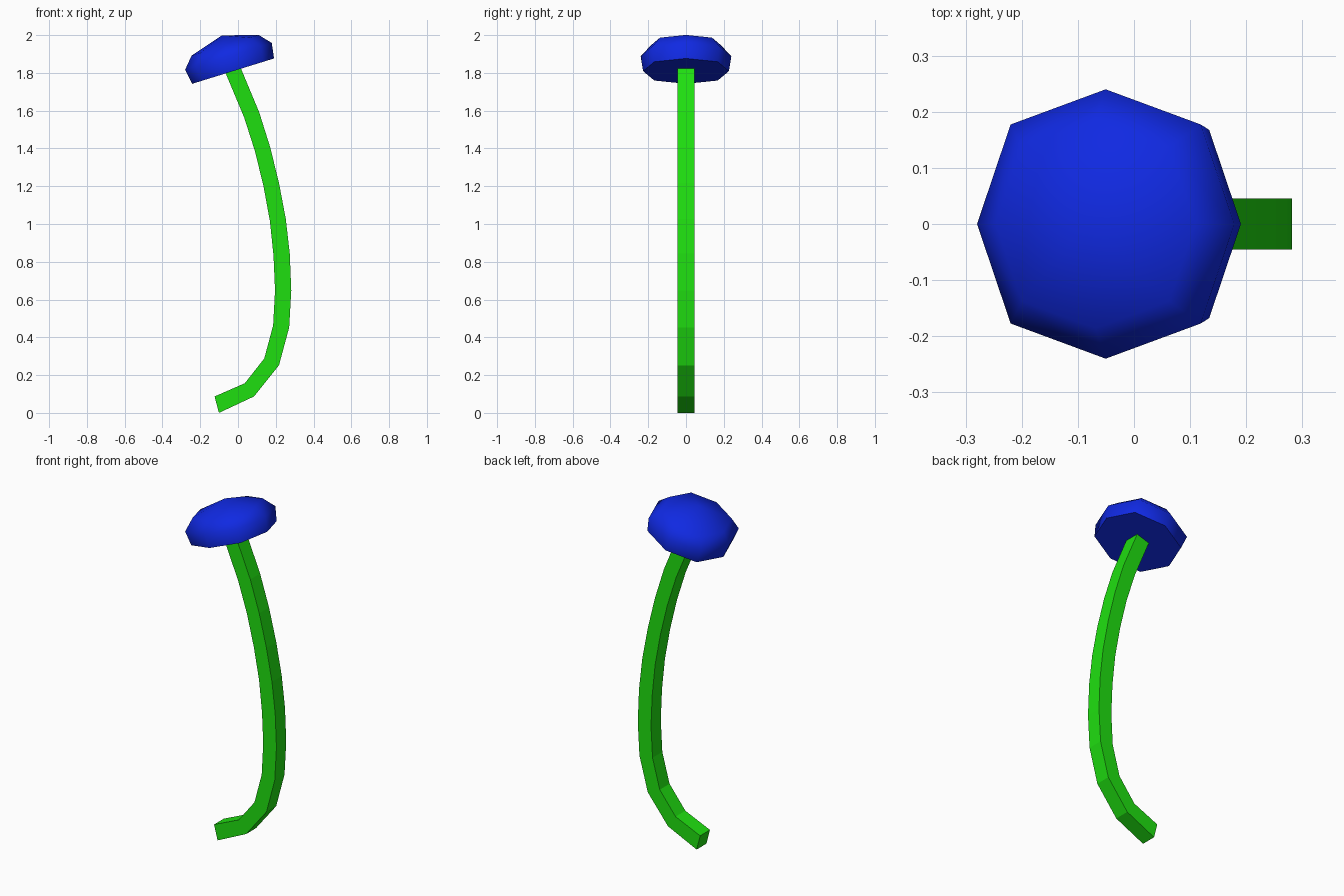
import bpy, bmesh, math
from mathutils import Vector

if "Cube" in bpy.data.objects:
    bpy.data.objects.remove(bpy.data.objects["Cube"])


def make_object(name, bm, color):
    bmesh.ops.recalc_face_normals(bm, faces=bm.faces)
    me = bpy.data.meshes.new(name)
    bm.to_mesh(me)
    bm.free()
    mat = bpy.data.materials.new(name + "_color")
    mat.diffuse_color = color
    mat.use_nodes = True
    mat.node_tree.nodes["Principled BSDF"].inputs["Base Color"].default_value = mat.diffuse_color
    me.materials.append(mat)
    ob = bpy.data.objects.new(name, me)
    bpy.context.collection.objects.link(ob)
    return ob


def bridge(bm, a, b, smooth):
    n = len(a)
    for i in range(n):
        j = (i + 1) % n
        bm.faces.new((a[i], a[j], b[j], b[i])).smooth = smooth


# Stem: square section following a bent path, given as inner and outer edges (x, z)
inner = [(-0.124, 0.087), (0.036, 0.157), (0.139, 0.288), (0.186, 0.463), (0.196, 0.648),
         (0.188, 0.833), (0.169, 1.015), (0.135, 1.200), (0.090, 1.385), (0.033, 1.563), (-0.067, 1.802)]
outer = [(-0.101, 0.000), (0.085, 0.087), (0.217, 0.252), (0.271, 0.453), (0.282, 0.648),
         (0.274, 0.843), (0.253, 1.027), (0.217, 1.217), (0.170, 1.408), (0.112, 1.592), (0.014, 1.827)]
W = 0.0455
bm = bmesh.new()
rings = []
for (xi, zi), (xo, zo) in zip(inner, outer):
    rings.append([bm.verts.new(c) for c in
                  ((xi, -W, zi), (xo, -W, zo), (xo, W, zo), (xi, W, zi))])
for a, b in zip(rings, rings[1:]):
    bridge(bm, a, b, False)
bm.faces.new(rings[0])
bm.faces.new(rings[-1])
make_object("stem", bm, (0.0137, 0.74, 0.0052, 1))

# Cap: eight-sided flattened dome with a flat underside, tilted about y
SIDES = 8
tilt = math.radians(17.2)
center = Vector((-0.028, 0, 1.815))
u = Vector((math.cos(tilt), 0, math.sin(tilt)))
n = Vector((-math.sin(tilt), 0, math.cos(tilt)))
v = Vector((0, 1, 0))
bm = bmesh.new()
rings = []
for r, h in ((0.227, -0.006), (0.240, 0.076), (0.186, 0.137)):
    ring = []
    for i in range(SIDES):
        a = 2 * math.pi * i / SIDES
        k = r * (1.045 if i % 2 else 1.0)  # slightly squarish outline
        ring.append(bm.verts.new(center + u * k * math.cos(a) + v * k * math.sin(a) + n * h))
    rings.append(ring)
for a, b in zip(rings, rings[1:]):
    bridge(bm, a, b, True)
top = bm.verts.new(center + n * 0.192)
for i in range(SIDES):
    bm.faces.new((rings[-1][i], rings[-1][(i + 1) % SIDES], top)).smooth = True
bm.faces.new(rings[0])
make_object("cap", bm, (0.005, 0.022, 0.76, 1))
